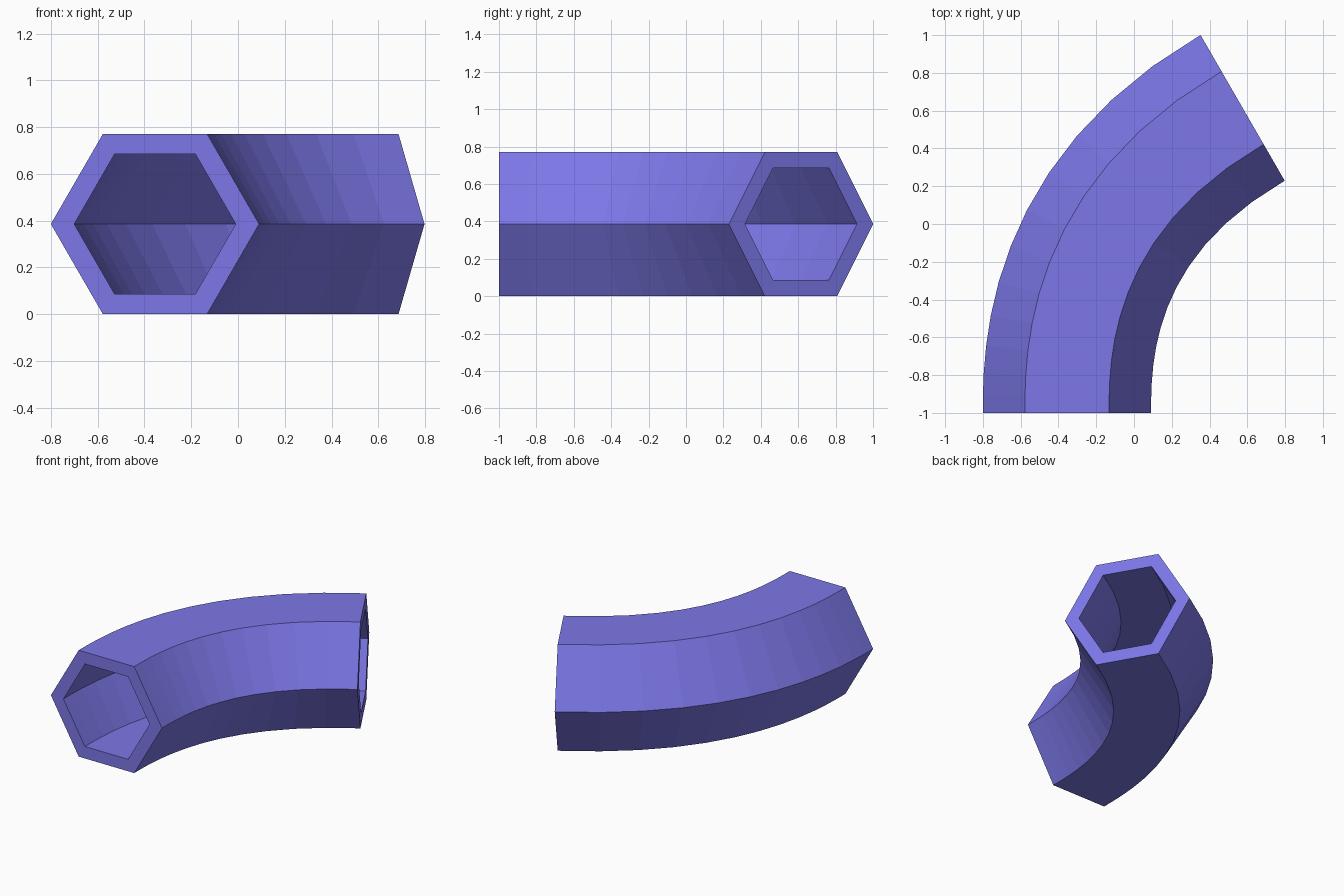
import bpy, bmesh
from math import radians, cos, sin, pi
from mathutils import Vector
from mathutils.geometry import interpolate_bezier

if "Cube" in bpy.data.objects:
    bpy.data.objects.remove(bpy.data.objects["Cube"])

OUTER, INNER = 0.4455, 0.3455    # hexagon corner radii
HEIGHT = OUTER * sin(pi / 3)
SEGMENTS = 12

# Centreline: leaves straight along +y and turns 60 degrees towards +x
start, end = Vector((-0.355, -1, HEIGHT)), Vector((0.575, 0.615, HEIGHT))
end_dir = Vector((cos(radians(30)), sin(radians(30)), 0))
h1, h2 = start + Vector((0, 0.30, 0)), end - end_dir * 1.074
path = interpolate_bezier(start, h1, h2, end, SEGMENTS + 1)


def tangent(t):
    return ((1 - t) ** 2 * (h1 - start) + 2 * t * (1 - t) * (h2 - h1)
            + t * t * (end - h2)).normalized()


bm = bmesh.new()


def hexagon(centre, direction, radius):
    side = Vector((direction.y, -direction.x, 0))
    up = Vector((0, 0, 1))
    return [bm.verts.new(centre + radius * (side * cos(i * pi / 3) + up * sin(i * pi / 3)))
            for i in range(6)]


def bridge(a, b):
    for i in range(6):
        j = (i + 1) % 6
        bm.faces.new((a[i], a[j], b[j], b[i]))


# Outer and inner walls
walls = []
for radius in (OUTER, INNER):
    rings = [hexagon(p, tangent(k / SEGMENTS), radius) for k, p in enumerate(path)]
    for a, b in zip(rings, rings[1:]):
        bridge(a, b)
    walls.append(rings)

# End rims
for k in (0, -1):
    bridge(walls[0][k], walls[1][k])
bmesh.ops.recalc_face_normals(bm, faces=bm.faces[:])

mesh = bpy.data.meshes.new("bent_hex_pipe")
bm.to_mesh(mesh)
bm.free()
pipe = bpy.data.objects.new("bent_hex_pipe", mesh)
bpy.context.collection.objects.link(pipe)

# Violet finish
violet = bpy.data.materials.new("violet")
violet.diffuse_color = (0.2, 0.185, 0.8, 1)
violet.use_nodes = True
violet.node_tree.nodes["Principled BSDF"].inputs["Base Color"].default_value = violet.diffuse_color
mesh.materials.append(violet)
